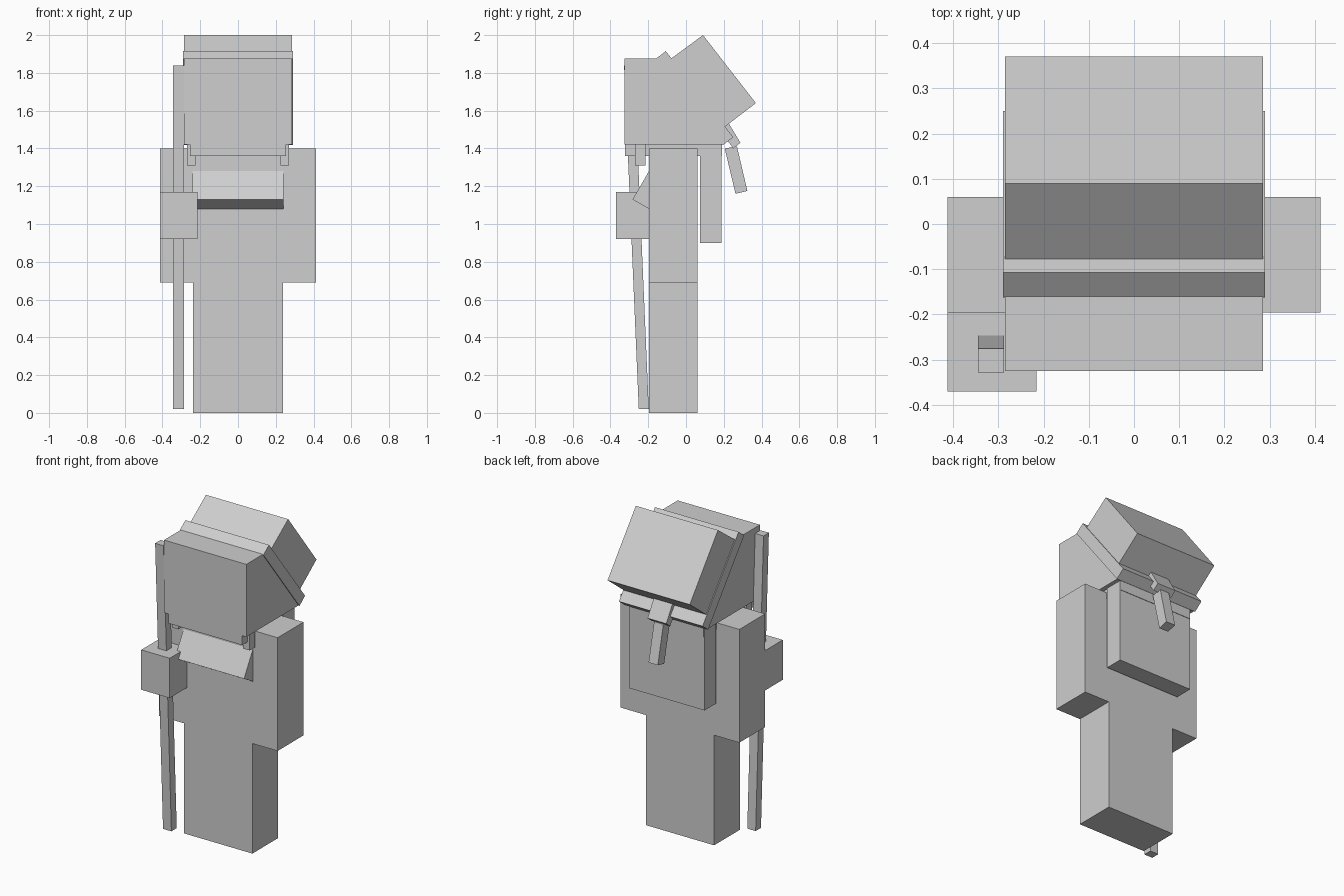
import bpy
import bmesh

cube = bpy.data.objects.get("Cube")
if cube:
    bpy.data.objects.remove(cube, do_unlink=True)

grey = bpy.data.materials.new("plain_grey")
grey.use_nodes = True
COLOUR = (0.62, 0.62, 0.62, 1)
grey.diffuse_color = COLOUR
grey.node_tree.nodes["Principled BSDF"].inputs["Base Color"].default_value = COLOUR


def prism(name, x0, x1, profile):
    """Extrude a side profile of (y, z) points from x0 to x1."""
    bm = bmesh.new()
    face = bm.faces.new([bm.verts.new((x0, y, z)) for y, z in profile])
    ext = bmesh.ops.extrude_face_region(bm, geom=[face])
    verts = [v for v in ext["geom"] if isinstance(v, bmesh.types.BMVert)]
    bmesh.ops.translate(bm, verts=verts, vec=(x1 - x0, 0, 0))
    bmesh.ops.recalc_face_normals(bm, faces=bm.faces)
    mesh = bpy.data.meshes.new(name)
    bm.to_mesh(mesh)
    bm.free()
    mesh.materials.append(grey)
    obj = bpy.data.objects.new(name, mesh)
    bpy.context.collection.objects.link(obj)
    return obj


def box(name, x0, x1, y0, y1, z0, z1):
    return prism(name, x0, x1, [(y0, z0), (y1, z0), (y1, z1), (y0, z1)])


# Body
box("legs", -0.237, 0.237, -0.196, 0.06, 0.0, 0.69)
box("torso", -0.237, 0.237, -0.196, 0.06, 0.69, 1.40)
for side, x0, x1 in (("right", -0.412, -0.237), ("left", 0.237, 0.412)):
    box(side + "_arm", x0, x1, -0.196, 0.06, 0.69, 1.40)
box("right_hand", -0.412, -0.215, -0.37, -0.196, 0.92, 1.17)
prism("chest_flap", -0.24, 0.24, [(-0.196, 1.28), (-0.283, 1.13), (-0.196, 1.08)])

# Head and hood, cut away along the slanted rim
prism("hood", -0.285, 0.285,
      [(-0.325, 1.42), (0.195, 1.42), (-0.16, 1.875), (-0.325, 1.875)])
box("lower_head", -0.255, 0.255, -0.323, 0.19, 1.36, 1.425)
for side, x0, x1 in (("right", -0.27, -0.225), ("left", 0.225, 0.27)):
    box(side + "_side_lock", x0, x1, -0.27, -0.215, 1.31, 1.425)
prism("hood_rim", -0.29, 0.29,
      [(-0.162, 1.873), (-0.107, 1.915), (0.25, 1.46), (0.195, 1.417)])
prism("hood_back", -0.285, 0.285,
      [(-0.08, 1.875), (0.09, 2.0), (0.37, 1.64), (0.20, 1.51)])

# Clasp and hanging strap behind the hood
prism("clasp", -0.065, 0.065,
      [(0.225, 1.535), (0.288, 1.43), (0.25, 1.40), (0.185, 1.49)])
prism("strap", -0.032, 0.032,
      [(0.205, 1.40), (0.262, 1.16), (0.325, 1.175), (0.27, 1.41)])

# Pack on the back
box("back_pack", -0.26, 0.26, 0.073, 0.187, 0.90, 1.42)

# Leaning staff held in the right hand
prism("staff", -0.345, -0.287,
      [(-0.25, 0.02), (-0.197, 0.02), (-0.275, 1.84), (-0.328, 1.84)])
